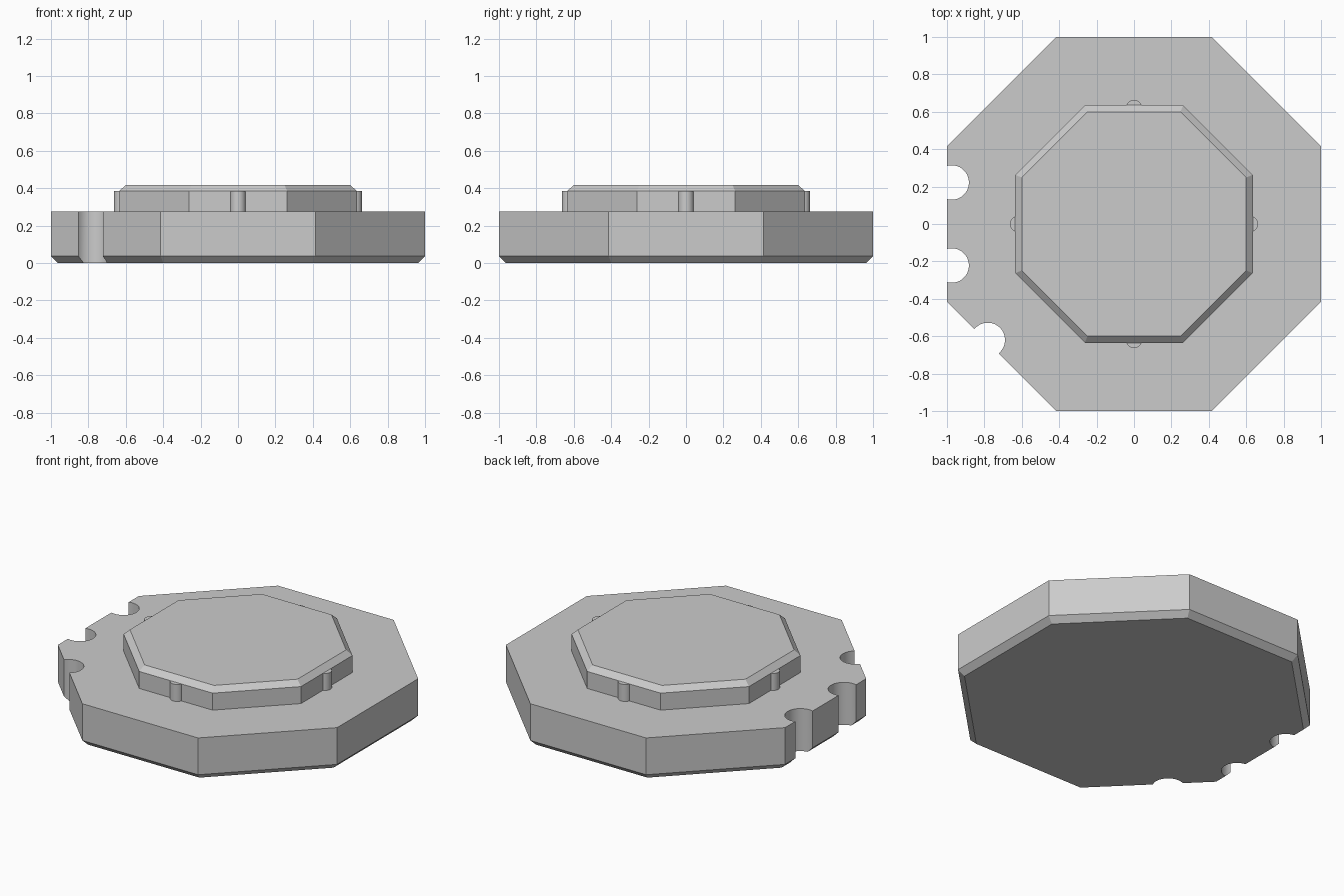
import bpy
import bmesh
from math import cos, sin, pi, radians

if "Cube" in bpy.data.objects:
    bpy.data.objects.remove(bpy.data.objects["Cube"], do_unlink=True)

grey = bpy.data.materials.new("light grey")
grey.use_nodes = True
colour = (0.6, 0.6, 0.6, 1)
grey.diffuse_color = colour
grey.node_tree.nodes["Principled BSDF"].inputs["Base Color"].default_value = colour


def prism(name, sides, rings, centre=(0, 0)):
    """Stack of regular polygons; each ring is (flat-to-centre distance, height)."""
    bm = bmesh.new()
    loops = []
    for flat, z in rings:
        r = flat / cos(pi / sides)
        angles = [(i + 0.5) * 2 * pi / sides for i in range(sides)]
        loops.append([bm.verts.new((centre[0] + r * cos(a), centre[1] + r * sin(a), z))
                      for a in angles])
    for low, high in zip(loops, loops[1:]):
        for i in range(sides):
            j = (i + 1) % sides
            bm.faces.new((low[i], low[j], high[j], high[i]))
    bm.faces.new(loops[0][::-1])
    bm.faces.new(loops[-1])
    mesh = bpy.data.meshes.new(name)
    bm.to_mesh(mesh)
    bm.free()
    mesh.materials.append(grey)
    obj = bpy.data.objects.new(name, mesh)
    bpy.context.collection.objects.link(obj)
    return obj


def activate(obj):
    bpy.ops.object.select_all(action="DESELECT")
    obj.select_set(True)
    bpy.context.view_layer.objects.active = obj


def smooth(obj):
    activate(obj)
    bpy.ops.object.shade_smooth_by_angle(angle=radians(30))


# Octagonal base with a bevelled lower rim
BASE_TOP = 0.275
base = prism("base", 8, [(0.963, 0), (1, 0.037), (1, BASE_TOP)])

# Round notches cut through the base rim
for x, y in [(-0.975, 0.222), (-0.975, -0.222), (-0.782, -0.62)]:
    cutter = prism("notch_cutter", 32, [(0.092, -0.1), (0.092, 0.4)], (x, y))
    cutter.hide_render = True
    cut = base.modifiers.new("notch", "BOOLEAN")
    cut.operation = "DIFFERENCE"
    cut.solver = "EXACT"
    cut.object = cutter
    activate(base)
    bpy.ops.object.modifier_apply(modifier=cut.name)
    bpy.data.objects.remove(cutter, do_unlink=True)
smooth(base)

# Raised octagonal plug with a bevelled upper rim
PLUG_EDGE = 0.385
prism("raised_plug", 8, [(0.635, BASE_TOP), (0.635, PLUG_EDGE), (0.6, 0.418)])

# Four small round ribs on the plug sides
for side, (x, y) in {"left": (1, 0), "right": (-1, 0), "back": (0, 1), "front": (0, -1)}.items():
    rib = prism(side + "_rib", 24, [(0.042, BASE_TOP), (0.042, PLUG_EDGE)],
                (x * 0.621, y * 0.621))
    smooth(rib)
